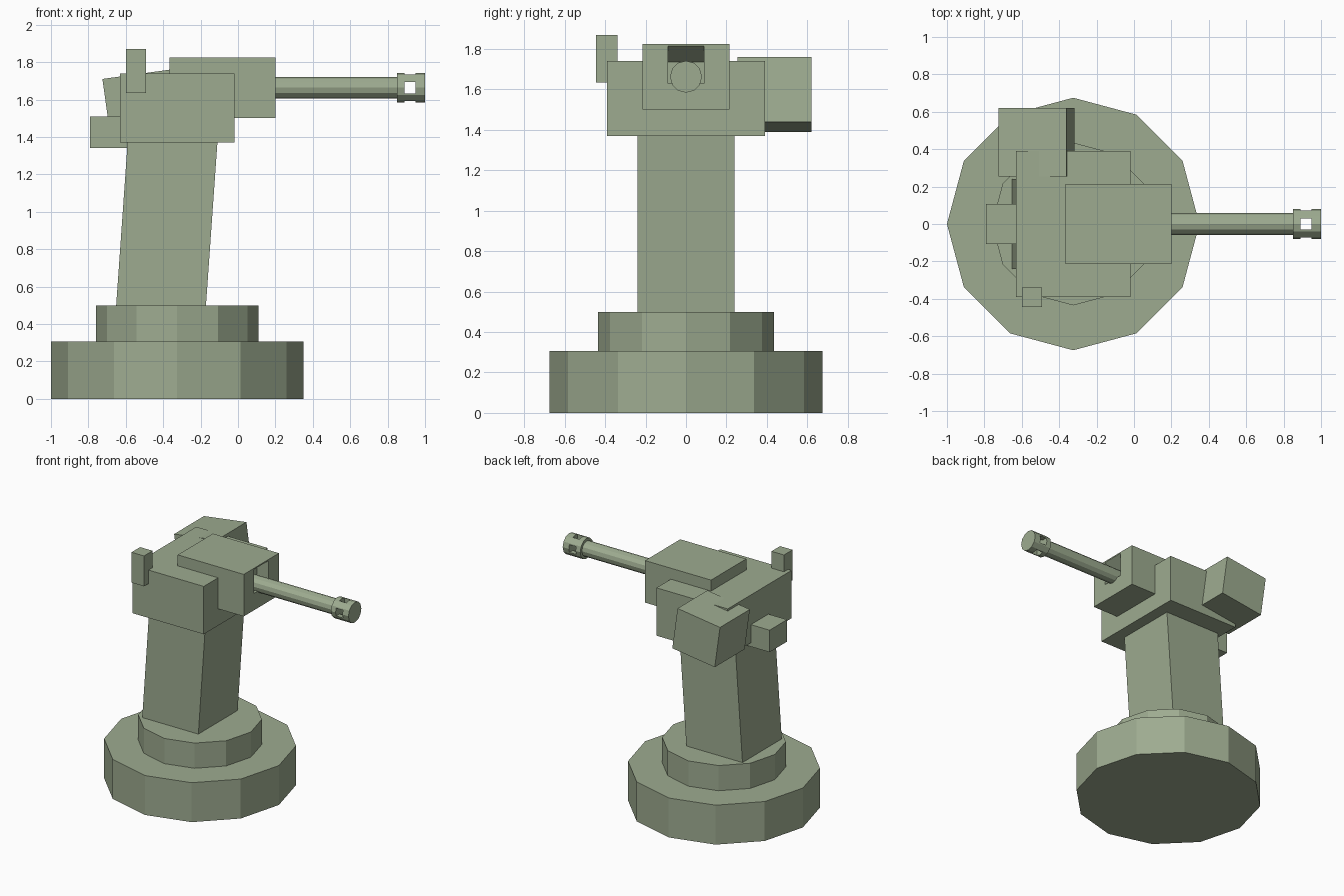
import bpy, math

if "Cube" in bpy.data.objects:
    bpy.data.objects.remove(bpy.data.objects["Cube"])

# Drab green paint
paint = bpy.data.materials.new("green_paint")
paint.diffuse_color = (0.34, 0.41, 0.28, 1)
paint.use_nodes = True
paint.node_tree.nodes["Principled BSDF"].inputs["Base Color"].default_value = paint.diffuse_color


def mesh_object(name, verts, faces):
    mesh = bpy.data.meshes.new(name)
    mesh.from_pydata(verts, [], faces)
    mesh.update()
    mesh.materials.append(paint)
    obj = bpy.data.objects.new(name, mesh)
    bpy.context.collection.objects.link(obj)
    return obj


def prism(name, profile, y0, y1):
    """Extrude a clockwise (x, z) profile along y."""
    n = len(profile)
    verts = [(x, y, z) for y in (y0, y1) for x, z in profile]
    faces = [tuple(reversed(range(n))), tuple(range(n, 2 * n))]
    faces += [(i, (i + 1) % n, (i + 1) % n + n, i + n) for i in range(n)]
    return mesh_object(name, verts, faces)


def box(name, x, y, z):
    return prism(name, [(x[0], z[0]), (x[0], z[1]), (x[1], z[1]), (x[1], z[0])], *y)


def cylinder(name, radius, length, center, along_x=False, sides=12):
    rot = (0, math.pi / 2, 0) if along_x else (0, 0, 0)
    bpy.ops.mesh.primitive_cylinder_add(vertices=sides, radius=radius, depth=length,
                                        location=center, rotation=rot)
    obj = bpy.context.object
    obj.name = name
    obj.data.materials.append(paint)
    return obj


def cut(target, cutter):
    cutter.hide_render = True
    cutter.hide_viewport = True
    mod = target.modifiers.new("cut", 'BOOLEAN')
    mod.operation = 'DIFFERENCE'
    mod.solver = 'EXACT'
    mod.object = cutter


# Stepped twelve-sided base
cylinder("base_lower", 0.675, 0.305, (-0.325, 0, 0.1525))
cylinder("base_upper", 0.435, 0.195, (-0.325, 0, 0.4025))

# Leaning column
prism("column", [(-0.652, 0.49), (-0.588, 1.40), (-0.108, 1.40), (-0.172, 0.49)], -0.24, 0.24)

# Head and its attachments
box("head", (-0.63, -0.02), (-0.39, 0.39), (1.37, 1.74))
box("rear_box", (-0.79, -0.55), (-0.107, 0.107), (1.34, 1.51))
box("side_post", (-0.6, -0.493), (-0.445, -0.34), (1.635, 1.87))
prism("side_pod", [(-0.68, 1.39), (-0.725, 1.71), (-0.362, 1.76), (-0.317, 1.44)], 0.255, 0.62)

# Gun housing with a slot that has a sloping ceiling
housing = box("gun_housing", (-0.365, 0.2), (-0.215, 0.215), (1.50, 1.825))
slot = prism("slot_cutter", [(0.10, 1.63), (0.10, 1.735), (0.2, 1.815),
                             (0.25, 1.815), (0.25, 1.63)], -0.088, 0.088)
cut(housing, slot)

# Barrel and vented muzzle
AXIS = 1.663
cylinder("barrel", 0.058, 0.83, (0.435, 0, AXIS), along_x=True)
muzzle = cylinder("muzzle", 0.079, 0.15, (0.925, 0, AXIS), along_x=True)
vent = (0.89, 0.948)
cut(muzzle, box("vent_cutter_side", vent, (-0.2, 0.2), (AXIS - 0.03, AXIS + 0.03)))
cut(muzzle, box("vent_cutter_top", vent, (-0.03, 0.03), (AXIS - 0.2, AXIS + 0.2)))
